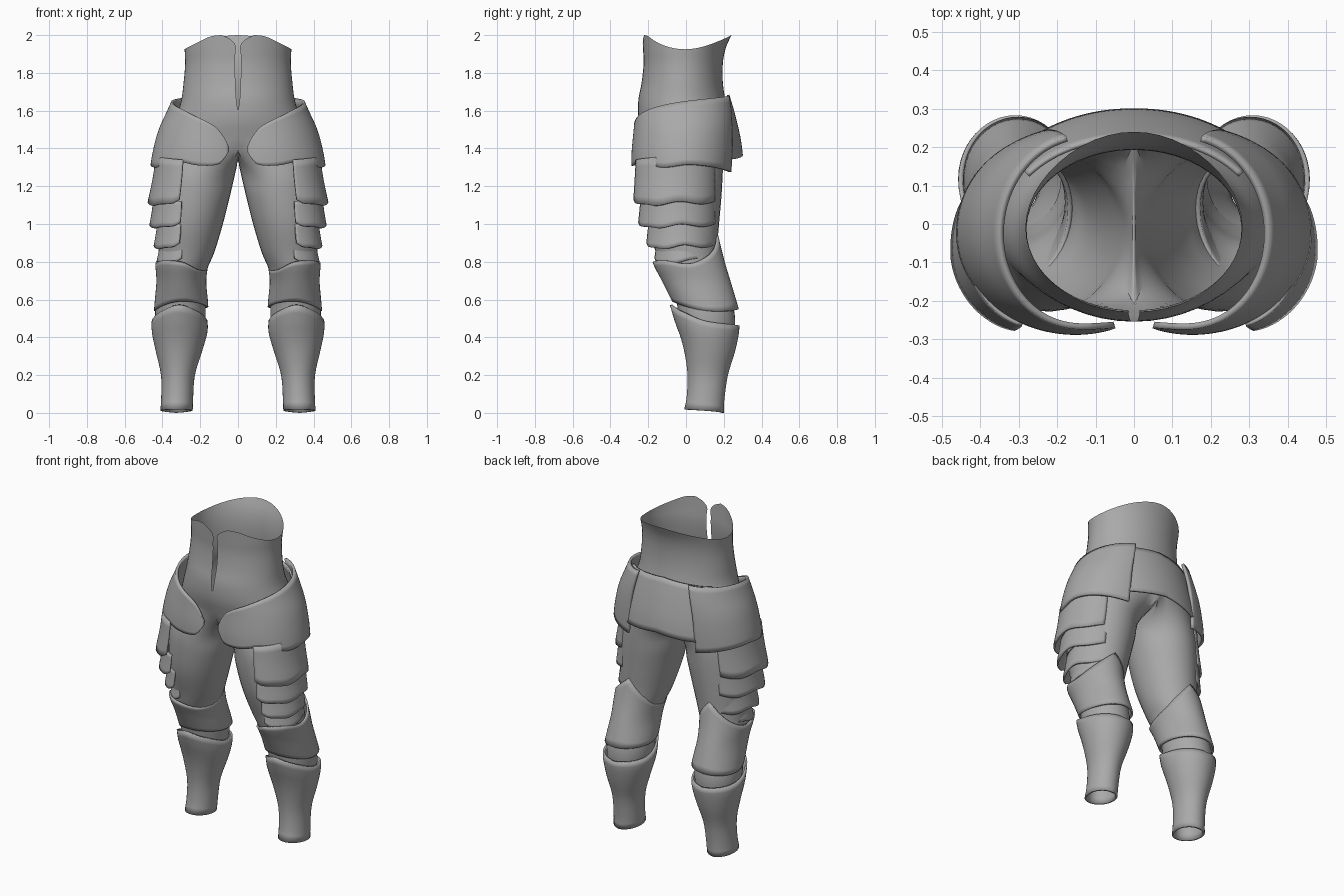
import bpy, math
from math import sin, cos, radians, pi

if "Cube" in bpy.data.objects:
    bpy.data.objects.remove(bpy.data.objects["Cube"])

steel = bpy.data.materials.new("grey_steel")
steel.diffuse_color = (0.4, 0.4, 0.4, 1)
steel.use_nodes = True
steel.node_tree.nodes["Principled BSDF"].inputs["Base Color"].default_value = steel.diffuse_color


def interp(table, t):
    """Smooth lookup in rows of (key, values...), sorted by rising key."""
    if t <= table[0][0]:
        return table[0][1:]
    if t >= table[-1][0]:
        return table[-1][1:]
    i = max(k for k in range(len(table) - 1) if table[k][0] <= t)
    p0, p1, p2 = table[max(i - 1, 0)], table[i], table[i + 1]
    p3 = table[min(i + 2, len(table) - 1)]
    h = p2[0] - p1[0]
    s = (t - p1[0]) / h
    out = []
    for k in range(1, len(p1)):
        m1 = (p2[k] - p0[k]) / (p2[0] - p0[0]) * h
        m2 = (p3[k] - p1[k]) / (p3[0] - p1[0]) * h
        out.append((2*s**3 - 3*s*s + 1) * p1[k] + (s**3 - 2*s*s + s) * m1
                   + (3*s*s - 2*s**3) * p2[k] + (s**3 - s*s) * m2)
    return out


def add_object(name, verts, faces, thickness=0.0):
    """Mesh object mirrored across x = 0, optionally given a plate thickness."""
    me = bpy.data.meshes.new(name)
    me.from_pydata(verts, [], faces)
    me.materials.append(steel)
    ob = bpy.data.objects.new(name, me)
    bpy.context.collection.objects.link(ob)
    mir = ob.modifiers.new("mirror", 'MIRROR')
    mir.merge_threshold = 0.0008
    if thickness:
        sol = ob.modifiers.new("thickness", 'SOLIDIFY')
        sol.thickness = thickness
        sol.offset = -1
    bpy.ops.object.select_all(action='DESELECT')
    ob.select_set(True)
    bpy.context.view_layer.objects.active = ob
    bpy.ops.object.shade_smooth_by_angle(angle=radians(40))


def on_oval(sec, a):
    """Point on an oval (xmin, xmax, ymin, ymax); a = 0 front, 90 deg outer side."""
    x0, x1, y0, y1 = sec
    return ((x0 + x1) / 2 + (x1 - x0) / 2 * sin(a),
            (y0 + y1) / 2 - (y1 - y0) / 2 * cos(a))


def shell(name, profile, top, bottom, a0, a1, thickness=0.012, nu=40, nv=10):
    """Curved plate: oval sections by height, cut by top and bottom edge curves."""
    closed = a1 - a0 == 360
    cols = nu if closed else nu + 1
    verts, faces = [], []
    for v in range(nv + 1):
        for u in range(cols):
            d = a0 + (a1 - a0) * u / nu
            zb, zt = interp(bottom, d)[0], interp(top, d)[0]
            z = zb + (zt - zb) * v / nv
            verts.append((*on_oval(interp(profile, z), radians(d)), z))
    for v in range(nv):
        for u in range(nu):
            p, q = v * cols + u, v * cols + (u + 1) % cols
            faces.append((p, q, q + cols, p + cols))
    add_object(name, verts, faces, thickness)


# Trousers: half a waist with a front slit, flowing into one leg, then mirrored
WAIST = [(1.45, 0.37, -0.225, 0.235), (1.55, 0.335, -0.25, 0.235),
         (1.65, 0.302, -0.253, 0.21), (1.75, 0.288, -0.235, 0.195),
         (1.85, 0.28, -0.225, 0.195), (1.93, 0.283, -0.228, 0.21), (2.0, 0.285, -0.232, 0.24)]
SLIT = [(1.6, 0.0), (1.65, 0.008), (1.75, 0.014), (1.9, 0.015), (1.945, 0.012),
        (1.975, 0.035), (2.0, 0.085)]
N, ROWS, CROTCH = 24, 26, 7
verts, faces = [], []
for r in range(ROWS + 1):
    for j in range(N + 1):
        a = pi * j / N
        zt = 1.925 + 0.075 * cos(a) ** 2
        z = 1.45 + (zt - 1.45) * r / ROWS
        rx, y0, y1 = interp(WAIST, z)
        start = math.asin(min(1, max(0, interp(SLIT, z)[0]) / rx))
        x, y = on_oval((-rx, rx, y0, y1), start + (pi - start) * j / N)
        verts.append((0.0 if j == N else max(0, x), y, z))
for r in range(ROWS):
    for j in range(N):
        p = r * (N + 1) + j
        faces.append((p, p + 1, p + N + 2, p + N + 1))

# Leg rings follow the half waist plus an arc under the crotch
ring0 = verts[:N + 1]
for k in range(1, CROTCH + 1):
    t = pi * k / (CROTCH + 1)
    ring0.append((0.0, 0.005 + 0.23 * cos(t), 1.45 - 0.115 * sin(t) ** 0.7))
M = N + 1 + CROTCH
LEG = [(1.28, 0.012, 0.405, -0.225, 0.195), (1.15, 0.042, 0.42, -0.225, 0.188),
       (1.0, 0.08, 0.425, -0.205, 0.175), (0.85, 0.125, 0.42, -0.16, 0.165),
       (0.75, 0.165, 0.42, -0.13, 0.185), (0.62, 0.172, 0.43, -0.06, 0.235),
       (0.5, 0.172, 0.44, -0.035, 0.26), (0.38, 0.19, 0.425, -0.01, 0.25)]
keys = [(0,) + tuple(c for p in ring0 for c in p)]
for i, (z, *sec) in enumerate(LEG):
    row = [i + 1]
    for j in range(M):
        row += [*on_oval(sec, radians(-45 + 11.25 * j)), z]
    keys.append(tuple(row))
prev = list(range(N + 1)) + list(range(len(verts), len(verts) + CROTCH))
verts += ring0[N + 1:]
for s in range(1, 4 * len(LEG) + 1):
    flat = interp(keys, s / 4)
    ring = list(range(len(verts), len(verts) + M))
    verts += [(max(0.004, flat[3*j]), flat[3*j + 1], flat[3*j + 2]) for j in range(M)]
    for j in range(M):
        k = (j + 1) % M
        faces.append((ring[j], ring[k], prev[k], prev[j]))
    prev = ring
add_object("trousers", verts, faces)

# Seat plate across the back
shell("seat_plate",
      [(1.33, -0.40, 0.40, -0.3, 0.305), (1.45, -0.385, 0.385, -0.3, 0.29),
       (1.58, -0.36, 0.36, -0.28, 0.26), (1.69, -0.335, 0.335, -0.25, 0.228)],
      [(125, 1.66), (180, 1.685)], [(125, 1.34), (150, 1.345), (180, 1.365)], 125, 180, nu=24)

# Hip plates wrapping from the front round the side
shell("hip_plate",
      [(1.28, -0.16, 0.468, -0.288, 0.25), (1.38, -0.15, 0.452, -0.288, 0.255),
       (1.5, -0.13, 0.42, -0.277, 0.255), (1.6, -0.11, 0.375, -0.268, 0.25),
       (1.68, -0.10, 0.34, -0.255, 0.238)],
      [(-20, 1.41), (-15, 1.46), (-5, 1.515), (20, 1.57), (50, 1.615), (90, 1.65), (165, 1.68)],
      [(-20, 1.385), (-15, 1.345), (-9, 1.315), (10, 1.31), (35, 1.33), (65, 1.30),
       (100, 1.315), (165, 1.275)], -20, 165, thickness=0.016, nu=60, nv=12)

# Overlapping thigh plates: (top z, bottom z, outer x, front y, back y, first angle)
TIERS = [(1.36, 1.11, 0.480, -0.285, 0.170, 12), (1.14, 0.99, 0.470, -0.260, 0.168, 12),
         (1.02, 0.88, 0.448, -0.222, 0.165, 18), (0.92, 0.80, 0.432, -0.178, 0.160, 18)]
for i, (zt, zb, xo, yf, yb, a0) in enumerate(TIERS):
    flare = 0.045 if i == 0 else 0.022
    mid = (zt + zb) / 2
    rise = 0.07 if i == 3 else 0.0
    shell(f"thigh_plate_{i + 1}",
          [(zb, 0.06, xo, yf, yb), (mid, 0.065, xo - flare * 0.6, yf + 0.008, yb),
           (zt, 0.07, xo - flare, yf + 0.015, yb)],
          [(a0, zt - 0.02), (90, zt), (160, zt)],
          [(a0, zb + 0.02), (a0 + 10, zb), (45, zb - 0.005), (65, zb - 0.012), (95, zb + 0.01),
           (130, zb - 0.005 + rise / 2), (160, zb + 0.012 + rise)],
          a0, 158, nu=32, nv=6)

# Knee guards
shell("knee_guard",
      [(0.53, 0.155, 0.446, -0.045, 0.285), (0.6, 0.16, 0.44, -0.078, 0.265),
       (0.7, 0.168, 0.432, -0.128, 0.235), (0.8, 0.155, 0.438, -0.178, 0.205),
       (0.95, 0.13, 0.43, -0.21, 0.168)],
      [(-180, 0.95), (-130, 0.83), (-90, 0.765), (-45, 0.755), (0, 0.795), (50, 0.805),
       (90, 0.79), (130, 0.84), (180, 0.95)],
      [(-180, 0.55), (-90, 0.56), (0, 0.59), (90, 0.54), (180, 0.55)], -180, 180, nu=48)

# Shin guards
shell("shin_guard",
      [(0.0, 0.24, 0.412, -0.015, 0.2), (0.07, 0.238, 0.407, 0.002, 0.203),
       (0.2, 0.228, 0.408, 0.008, 0.222), (0.32, 0.192, 0.434, -0.008, 0.258),
       (0.42, 0.163, 0.455, -0.035, 0.28), (0.47, 0.16, 0.458, -0.055, 0.283),
       (0.57, 0.17, 0.45, -0.085, 0.275)],
      [(-180, 0.46), (-90, 0.485), (-45, 0.535), (0, 0.57), (45, 0.535), (90, 0.485), (180, 0.46)],
      [(-180, 0.0), (0, 0.02), (180, 0.0)], -180, 180, nu=48, nv=14)
